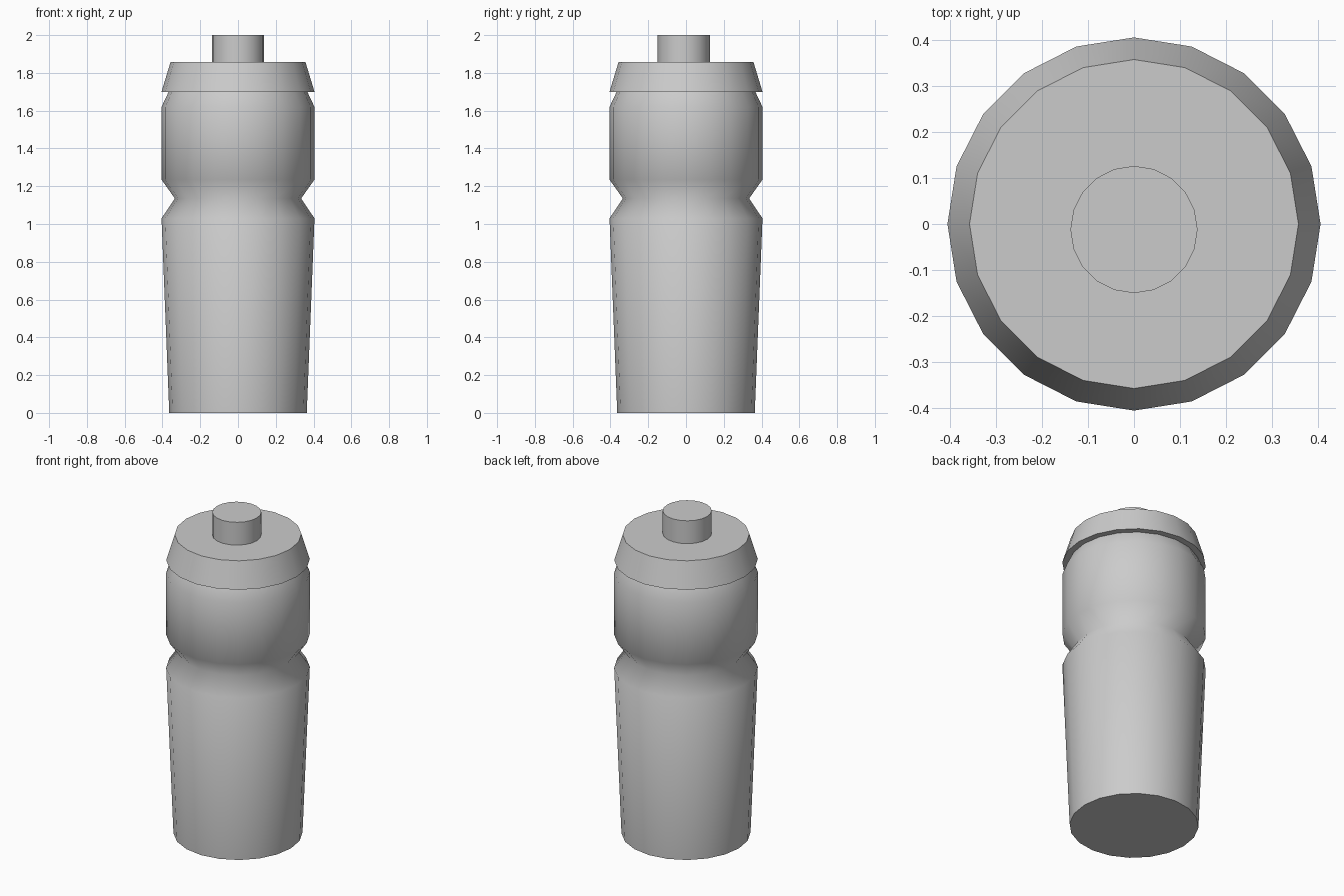
import bpy, bmesh, math

if "Cube" in bpy.data.objects:
    bpy.data.objects.remove(bpy.data.objects["Cube"])

SIDES = 20


def lathe(name, profile, centre_y=0.0, close_top=True, sharp=60):
    """Spin (radius, height) points into a 20-sided part."""
    bm = bmesh.new()
    rings = []
    for r, z in profile:
        rings.append([bm.verts.new((r * math.cos(2 * math.pi * i / SIDES),
                                    r * math.sin(2 * math.pi * i / SIDES) + centre_y, z))
                      for i in range(SIDES)])
    for low, high in zip(rings, rings[1:]):
        for i in range(SIDES):
            j = (i + 1) % SIDES
            bm.faces.new((low[i], low[j], high[j], high[i]))
    bm.faces.new(rings[0][::-1])
    if close_top:
        bm.faces.new(rings[-1])
    mesh = bpy.data.meshes.new(name)
    bm.to_mesh(mesh)
    bm.free()
    obj = bpy.data.objects.new(name, mesh)
    bpy.context.collection.objects.link(obj)
    bpy.ops.object.select_all(action='DESELECT')
    obj.select_set(True)
    bpy.context.view_layer.objects.active = obj
    bpy.ops.object.shade_smooth_by_angle(angle=math.radians(sharp))
    return obj


# Bottle body with pinched grip waist; its top is covered by the lid
lathe("bottle_body", [(0.364, 0), (0.405, 1.03), (0.334, 1.135),
                      (0.405, 1.235), (0.405, 1.62), (0.367, 1.70)],
      close_top=False, sharp=80)

# Tapered screw lid
lathe("lid", [(0.405, 1.70), (0.357, 1.858)])

# Drinking spout, set slightly forward
lathe("spout", [(0.138, 1.858), (0.138, 2.0)], centre_y=-0.012)
